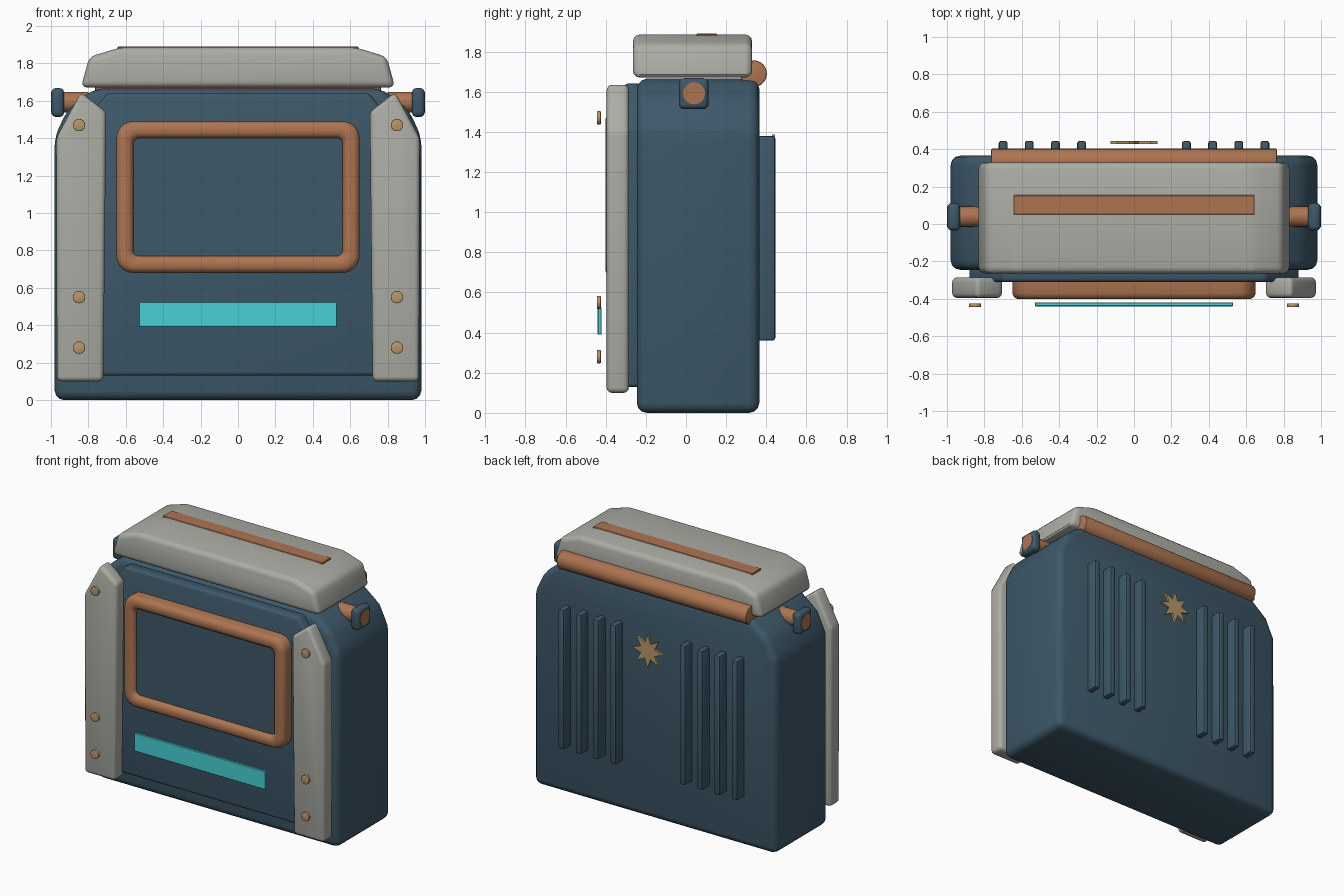
import bpy, bmesh, math
from mathutils import Matrix, Vector

if "Cube" in bpy.data.objects:
    bpy.data.objects.remove(bpy.data.objects["Cube"])


def material(name, rgb):
    m = bpy.data.materials.new(name)
    m.diffuse_color = (*rgb, 1)
    m.use_nodes = True
    m.node_tree.nodes["Principled BSDF"].inputs["Base Color"].default_value = m.diffuse_color
    return m


NAVY = material("slate blue", (0.047, 0.098, 0.142))
GREY = material("warm grey", (0.41, 0.42, 0.375))
COPPER = material("copper brown", (0.42, 0.178, 0.082))
CYAN = material("bright cyan", (0.065, 0.64, 0.68))
GOLD = material("dull gold", (0.47, 0.315, 0.135))


def finish(bm, name, mat, bevel=0.0, segments=3, min_angle=15):
    """Bevel the corners, store the mesh and shade it."""
    bmesh.ops.recalc_face_normals(bm, faces=bm.faces[:])
    if bevel:
        edges = [e for e in bm.edges if len(e.link_faces) == 2
                 and e.calc_face_angle(0) > math.radians(min_angle)]
        bmesh.ops.bevel(bm, geom=edges, offset=bevel, segments=segments,
                        profile=0.5, affect='EDGES', clamp_overlap=True)
    me = bpy.data.meshes.new(name)
    bm.to_mesh(me)
    bm.free()
    me.materials.append(mat)
    ob = bpy.data.objects.new(name, me)
    bpy.context.collection.objects.link(ob)
    bpy.ops.object.select_all(action='DESELECT')
    ob.select_set(True)
    bpy.context.view_layer.objects.active = ob
    bpy.ops.object.shade_smooth_by_angle(angle=math.radians(35))
    return ob


def prism(name, outline, y0, y1, mat, bevel=0.0, segments=3):
    """Extrude an x-z outline from y0 to y1."""
    bm = bmesh.new()
    face = bm.faces.new([bm.verts.new((x, y0, z)) for x, z in outline])
    ext = bmesh.ops.extrude_face_region(bm, geom=[face])
    verts = [v for v in ext["geom"] if isinstance(v, bmesh.types.BMVert)]
    bmesh.ops.translate(bm, vec=(0, y1 - y0, 0), verts=verts)
    return finish(bm, name, mat, bevel, segments)


def box(name, x, y, z, mat, bevel=0.0, segments=3):
    return prism(name, [(x[0], z[0]), (x[1], z[0]), (x[1], z[1]), (x[0], z[1])],
                 y[0], y[1], mat, bevel, segments)


def cylinder(name, centre, radius, length, axis, mat, bevel=0.0, sides=24):
    bm = bmesh.new()
    rot = Vector((0, 0, 1)).rotation_difference(Vector(axis)).to_matrix().to_4x4()
    bmesh.ops.create_cone(bm, cap_ends=True, segments=sides, radius1=radius,
                          radius2=radius, depth=length,
                          matrix=Matrix.Translation(centre) @ rot)
    return finish(bm, name, mat, bevel, 2, 40)


def mirrored(half):
    """Complete a right-hand outline with its left-hand mirror."""
    return half + [(-x, z) for x, z in reversed(half)]


def rounded_rect(hx, hz, cz, r, steps=6):
    pts = []
    for q, (sx, sz) in enumerate([(1, 1), (-1, 1), (-1, -1), (1, -1)]):
        for i in range(steps + 1):
            a = math.pi / 2 * (q + i / steps)
            pts.append((sx * (hx - r) + r * math.cos(a),
                        cz + sz * (hz - r) + r * math.sin(a)))
    return pts


# Main body and raised front panel
prism("body", mirrored([(0.98, 0.0), (0.98, 1.41), (0.91, 1.555), (0.77, 1.665)]),
      -0.245, 0.365, NAVY, 0.05)
prism("front_panel", mirrored([(0.88, 0.13), (0.88, 1.42), (0.70, 1.64)]),
      -0.31, -0.22, NAVY, 0.02)

# Lid with inset strip
prism("lid", mirrored([(0.84, 1.67), (0.795, 1.835), (0.63, 1.885)]),
      -0.265, 0.33, GREY, 0.035)
box("lid_strip", (-0.645, 0.645), (0.05, 0.155), (1.86, 1.889), COPPER, 0.004, 1)

# Window frame swept around a rounded rectangle
bm = bmesh.new()
section = [(0, -0.29), (0, -0.372), (0.008, -0.39), (0.027, -0.402),
           (0.063, -0.402), (0.082, -0.39), (0.09, -0.372), (0.09, -0.29)]
rings = [[bm.verts.new((x, y, z)) for x, z in
          rounded_rect(0.65 - d, 0.405 - d, 1.085, 0.09 - 0.65 * d)]
         for d, y in section]
for k, ring in enumerate(rings):
    nxt = rings[(k + 1) % len(rings)]
    for i in range(len(ring)):
        j = (i + 1) % len(ring)
        bm.faces.new((ring[i], ring[j], nxt[j], nxt[i]))
finish(bm, "window_frame", COPPER)
prism("window_pane", rounded_rect(0.562, 0.317, 1.085, 0.03), -0.37, -0.29, NAVY)

# Light bar
box("light_bar", (-0.53, 0.53), (-0.44, -0.42), (0.39, 0.523), CYAN, 0.003, 1)

# Rolled bar along the upper back edge
cylinder("back_roll", (0, 0.337, 1.69), 0.066, 1.53, (1, 0, 0), COPPER, 0.008)

for s, side in ((-1, "left"), (1, "right")):
    # Corner post with pointed top
    prism(f"{side}_post", [(s * x, z) for x, z in
          [(0.72, 0.10), (0.968, 0.10), (0.972, 1.40), (0.84, 1.645), (0.705, 1.54)]],
          -0.395, -0.285, GREY, 0.025)
    # Rivets
    for i, z in enumerate((0.28, 0.55, 1.47)):
        cylinder(f"{side}_rivet_{i + 1}", (s * 0.85, -0.434, z), 0.033, 0.02,
                 (0, 1, 0), GOLD, 0.004)
    # Side lug: pin through a rounded block
    cylinder(f"{side}_lug_pin", (s * 0.90, 0.04, 1.592), 0.055, 0.20,
             (1, 0, 0), COPPER)
    lo, hi = sorted((s * 0.93, s * 0.998))
    box(f"{side}_lug_block", (lo, hi), (-0.035, 0.112), (1.513, 1.668), NAVY, 0.025)
    # Back cooling fins
    for i in range(4):
        x = s * (0.28 + 0.14 * i)
        box(f"{side}_fin_{i + 1}", (x - 0.024, x + 0.024), (0.33, 0.445),
            (0.36, 1.38), NAVY, 0.014, 2)

# Star badge on the back
star = []
for i in range(16):
    a = math.pi / 2 + i * math.pi / 8
    r = 0.125 if i % 2 == 0 else 0.06
    star.append((r * math.cos(a), 1.262 + r * math.sin(a)))
prism("star_badge", star, 0.428, 0.444, GOLD)
